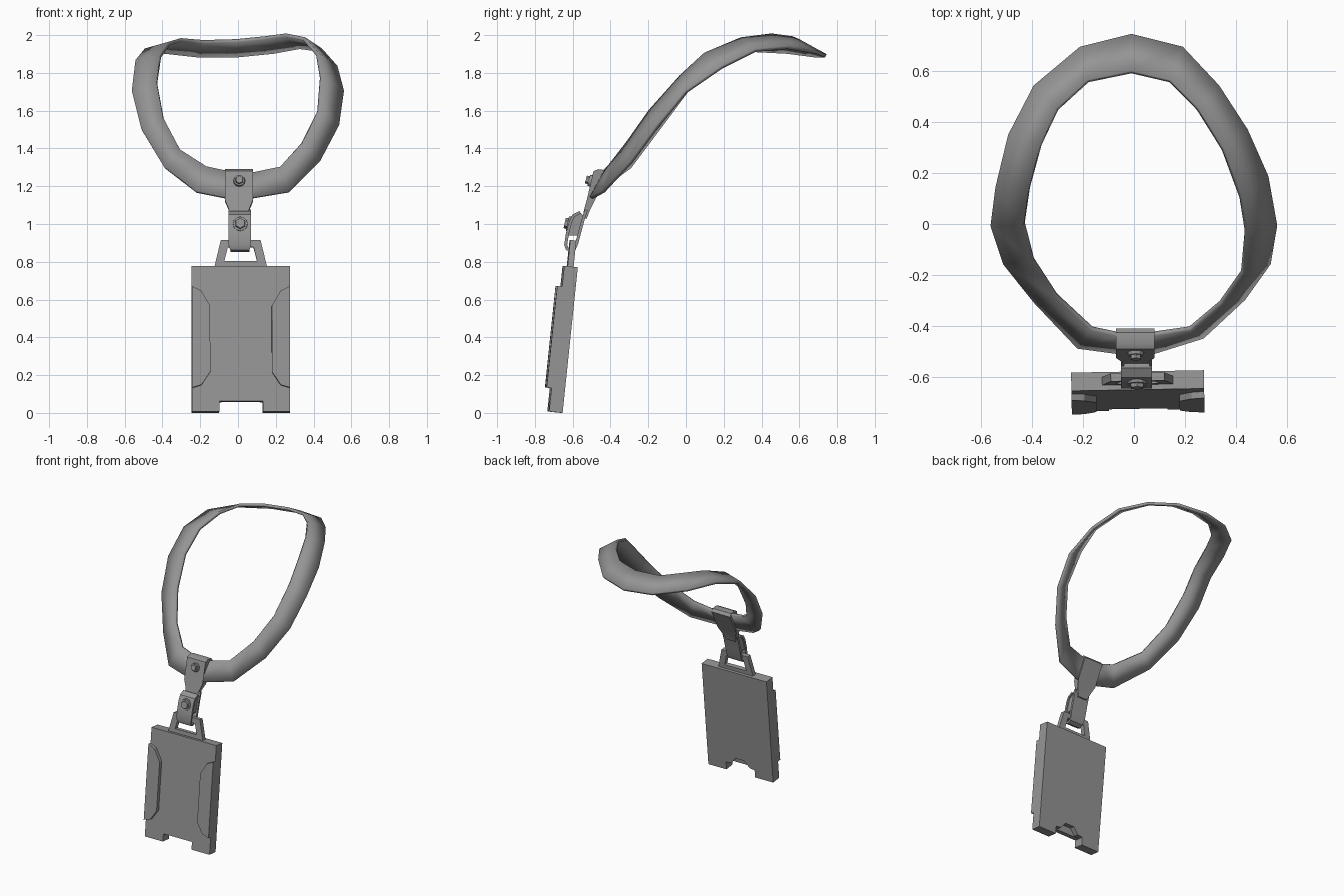
import bpy, bmesh, math
from mathutils import Matrix, Vector

if "Cube" in bpy.data.objects:
    bpy.data.objects.remove(bpy.data.objects["Cube"])

grey = bpy.data.materials.new("mid grey")
grey.diffuse_color = (0.3, 0.3, 0.3, 1)
grey.use_nodes = True
grey.node_tree.nodes["Principled BSDF"].inputs["Base Color"].default_value = grey.diffuse_color


def finish(name, bm, smooth=None):
    bmesh.ops.recalc_face_normals(bm, faces=bm.faces)
    me = bpy.data.meshes.new(name)
    bm.to_mesh(me)
    bm.free()
    ob = bpy.data.objects.new(name, me)
    bpy.context.collection.objects.link(ob)
    me.materials.append(grey)
    if smooth:
        bpy.ops.object.select_all(action='DESELECT')
        ob.select_set(True)
        bpy.context.view_layer.objects.active = ob
        bpy.ops.object.shade_smooth_by_angle(angle=math.radians(smooth))
    return ob


def prism(name, pts, lo, hi, axis, matrix=Matrix(), width=None, smooth=None):
    """Extrude a side (axis x) or front (axis y) outline; width scales x by height."""
    bm = bmesh.new()

    def vert(p, d):
        if axis == 'x':
            s = width(p[1]) if width else 1
            return bm.verts.new((d * s, p[0], p[1]))
        return bm.verts.new((p[0], d, p[1]))
    a = [vert(p, lo) for p in pts]
    b = [vert(p, hi) for p in pts]
    bm.faces.new(a)
    bm.faces.new(b[::-1])
    n = len(pts)
    for i in range(n):
        j = (i + 1) % n
        bm.faces.new((a[j], a[i], b[i], b[j]))
    bmesh.ops.transform(bm, matrix=matrix, verts=bm.verts)
    return finish(name, bm, smooth)


def band_outline(path, t):
    """Thicken an open path into a closed outline."""
    left, right = [], []
    for i, p in enumerate(path):
        q, r = Vector(path[max(i - 1, 0)]), Vector(path[min(i + 1, len(path) - 1)])
        d = (r - q).normalized()
        n = Vector((-d.y, d.x)) * t / 2
        left.append(tuple(Vector(p) + n))
        right.append(tuple(Vector(p) - n))
    return left + right[::-1]


def bolt(name, loc, r, tilt):
    """Flat washer with a hexagonal head, facing forward."""
    bm = bmesh.new()
    m = Matrix.Translation(loc) @ Matrix.Rotation(math.pi / 2 + tilt, 4, 'X')
    for sides, rad, depth, off in ((12, r, 0.016, 0), (6, r * 0.72, 0.022, 0.012)):
        bmesh.ops.create_cone(bm, cap_ends=True, segments=sides, radius1=rad,
                              radius2=rad * 0.9, depth=depth,
                              matrix=m @ Matrix.Translation((0, 0, off)))
    finish(name, bm)


# Neck strap: outer edge and inner edge points around the loop
outer = [(0, -.505, 1.135), (.08, -.50, 1.14), (.27, -.44, 1.17), (.43, -.29, 1.33),
         (.53, -.15, 1.52), (.555, 0, 1.70), (.52, .19, 1.83), (.44, .37, 1.92),
         (.33, .54, 1.935), (.19, .69, 1.91), (-.01, .74, 1.89), (-.21, .69, 1.89),
         (-.39, .54, 1.91), (-.49, .35, 1.92), (-.54, .15, 1.86), (-.56, 0, 1.70),
         (-.51, -.15, 1.50), (-.39, -.30, 1.30), (-.22, -.48, 1.17), (-.07, -.50, 1.14)]
inner = [(0, -.43, 1.27), (.08, -.43, 1.27), (.22, -.41, 1.30), (.34, -.31, 1.43),
         (.425, -.19, 1.60), (.44, -.03, 1.78), (.42, .10, 1.90), (.35, .29, 1.98),
         (.25, .45, 2.0), (.14, .56, 1.985), (-.01, .595, 1.97), (-.18, .56, 1.965),
         (-.30, .45, 1.975), (-.365, .31, 1.955), (-.41, .14, 1.89), (-.43, 0, 1.75),
         (-.395, -.14, 1.56), (-.305, -.28, 1.39), (-.165, -.41, 1.30), (-.07, -.43, 1.28)]
bm = bmesh.new()
vo = [bm.verts.new(p) for p in outer]
vi = [bm.verts.new(p) for p in inner]
for i in range(len(vo)):
    j = (i + 1) % len(vo)
    bm.faces.new((vo[i], vo[j], vi[j], vi[i]))
strap = finish("neck_strap", bm, 35)
mod = strap.modifiers.new("thickness", 'SOLIDIFY')
mod.thickness = 0.02
mod.offset = 0

# Upper clasp folded round the strap, tapering to a neck
clasp = [(-.49, 1.28), (-.465, 1.29), (-.425, 1.285), (-.41, 1.265), (-.485, 1.12),
         (-.51, 1.07), (-.525, 1.03), (-.548, 1.03), (-.54, 1.075), (-.525, 1.13)]
prism("strap_clasp", clasp, -.075, .075, 'x', Matrix.Translation((.005, 0, 0)),
      lambda z: 1 if z > 1.1 else (.7 if z > 1.06 else .5), 35)
bolt("clasp_bolt", (.007, -.508, 1.23), .032, -.27)

# Lower loop hooked through the holder bracket
loop = [(-.528, 1.075), (-.543, 1.03), (-.562, .96), (-.578, .90), (-.59, .87),
        (-.61, .86), (-.63, .868), (-.637, .89), (-.628, .95), (-.612, 1.01),
        (-.595, 1.045), (-.56, 1.062)]
shift = Matrix.Translation((.01, 0, 0))
prism("hook_loop", band_outline(loop, .016), -.06, .06, 'x', shift,
      lambda z: .85 if z < .89 else 1, 35)
prism("hook_filler", [(-.625, .94), (-.567, .94), (-.54, 1.04), (-.56, 1.06),
                      (-.595, 1.04), (-.61, 1.0)], -.05, .05, 'x', shift)
bolt("hook_bolt", (.012, -.62, 1.0), .042, -.22)

# Badge holder frame: leaning back, origin at its lower rear edge
card = (Matrix.Translation((.015, -.658, 0)) @ Matrix.Rotation(.018, 4, 'Z')
        @ Matrix.Rotation(-.104, 4, 'X'))


def mirrored(half):
    return half + [(-x, z) for x, z in reversed(half)]


# Rear panel has an arched thumb notch, front panel a square one
prism("holder_back", mirrored([(-.26, .775), (-.26, 0), (-.115, 0), (-.115, .055),
                               (-.075, .06), (-.035, .105)]), -.036, 0, 'y', card)
prism("holder_front", mirrored([(-.26, .775), (-.26, 0), (-.115, 0), (-.115, .055)]),
      -.072, -.036, 'y', card)

# Raised side clips
for side, name in ((-1, "left_clip"), (1, "right_clip")):
    pts = [(.26, .665), (.21, .64), (.163, .56), (.163, .21), (.21, .14), (.26, .125)]
    prism(name, [(side * x, z) for x, z in pts], -.098, -.07, 'y', card)

# Trapezoid hanging bracket
prism("hanging_bracket", mirrored([(-.105, .915), (-.14, .77), (-.095, .77), (-.068, .878)]),
      -.052, -.02, 'y', card)
prism("bracket_base", mirrored([(-.12, .803), (-.12, .77)]), -.052, -.02, 'y', card)
